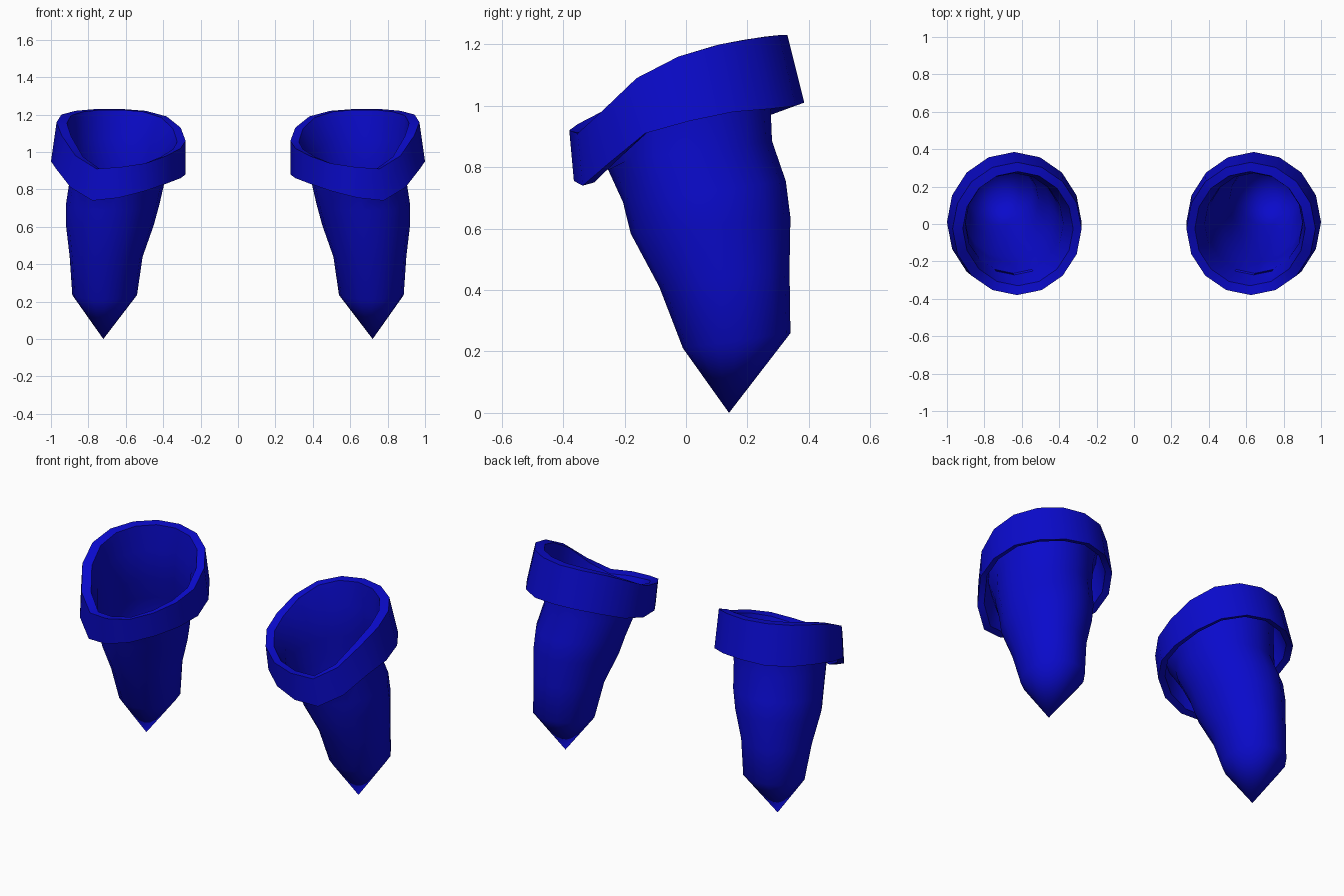
import bpy
import math
from mathutils import Vector

cube = bpy.data.objects.get("Cube")
if cube:
    bpy.data.objects.remove(cube, do_unlink=True)

SIDES = 16
blue = bpy.data.materials.new("deep blue")
blue.use_nodes = True
colour = (0.003, 0.003, 0.6, 1)
blue.diffuse_color = colour
blue.node_tree.nodes["Principled BSDF"].inputs["Base Color"].default_value = colour


def ring(cx, cy, rx, ry, height):
    """Ellipse of points; height is a list, or a (centre, slope along y) tuple."""
    points = []
    for i in range(SIDES):
        angle = math.tau * i / SIDES
        x, y = rx * math.cos(angle), ry * math.sin(angle)
        z = height[i] if isinstance(height, list) else height[0] + height[1] * y
        points.append(Vector((cx + x, cy + y, z)))
    return points


def loft(name, rings, closed=False, tip=None):
    """Skin a stack of rings, optionally looping back or ending in a tip, and mirror it."""
    verts = [p for r in rings for p in r]
    faces = []
    count = len(rings)
    for a in range(count if closed else count - 1):
        b = (a + 1) % count
        for i in range(SIDES):
            j = (i + 1) % SIDES
            faces.append((a * SIDES + i, a * SIDES + j, b * SIDES + j, b * SIDES + i))
    if tip:
        verts.append(Vector(tip))
        faces += [(len(verts) - 1, (i + 1) % SIDES, i) for i in range(SIDES)]
    mesh = bpy.data.meshes.new(name)
    mesh.from_pydata(verts, [], faces)
    mesh.materials.append(blue)
    obj = bpy.data.objects.new(name, mesh)
    bpy.context.collection.objects.link(obj)
    mirror = obj.modifiers.new("mirror", 'MIRROR')
    mirror.use_mirror_merge = False
    bpy.ops.object.select_all(action='DESELECT')
    obj.select_set(True)
    bpy.context.view_layer.objects.active = obj
    bpy.ops.object.shade_smooth_by_angle(angle=math.radians(40))
    return obj


# Collar edge heights, counter-clockwise from the outer side, dipping to a point in front
low = [.95, .98, .99, 1.0, 1.01, 1.0, .97, .92, .88, .86, .83, .79, .755, .74, .81, .91]
high = [1.16, 1.2, 1.22, 1.23, 1.23, 1.22, 1.19, 1.13, 1.06, 1.02, .98, .94, .92, .91, .98, 1.09]
inner_high = [z - .005 for z in high]

# Collar band: outer wall, bevelled rim, inner wall
inner_rim = ring(.62, -.025, .295, .305, inner_high)
loft("collar", [
    ring(.64, .01, .36, .375, low),
    ring(.625, -.025, .345, .355, high),
    inner_rim,
    ring(.64, .01, .325, .335, [z + .01 for z in low]),
], closed=True)

# Tapered hollow shaft with a pointed end, flaring up to the rim
loft("shaft", [
    ring(.713, .165, .173, .175, (.235, .14)),
    ring(.705, .125, .195, .212, (.44, .14)),
    ring(.685, .08, .235, .26, (.61, .1)),
    ring(.67, .06, .25, .265, (.72, .13)),
    ring(.645, .008, .255, .272, (.85, .13)),
    ring(.64, 0, .262, .272, [z * .7 + t * .3 for z, t in zip(low, high)]),
    inner_rim,
], tip=(.72, .14, 0))
